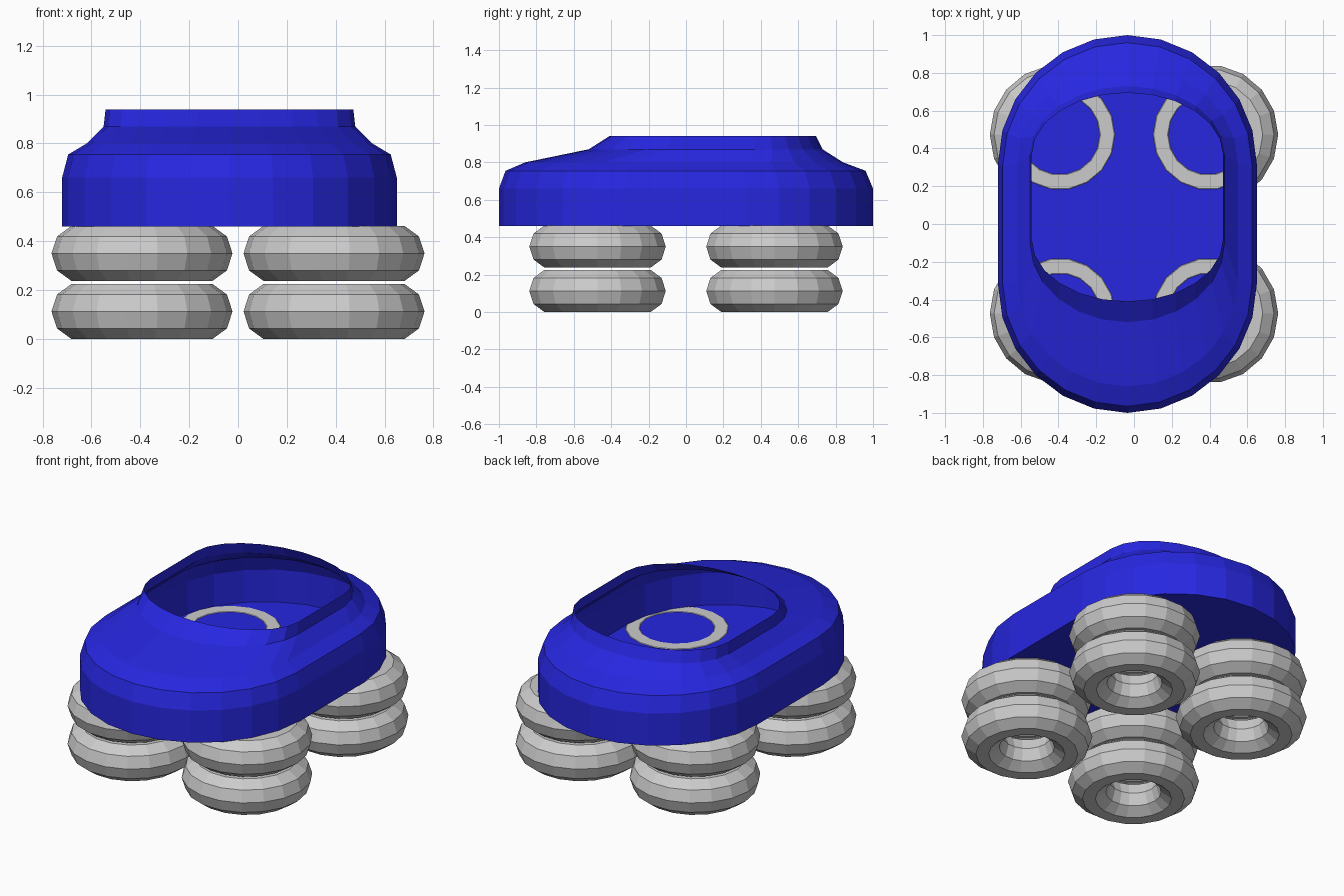
import bpy, bmesh
from math import pi, sin, cos

if "Cube" in bpy.data.objects:
    bpy.data.objects.remove(bpy.data.objects["Cube"])

blue = bpy.data.materials.new("blue")
blue.diffuse_color = (0.02, 0.02, 0.75, 1)
blue.use_nodes = True
blue.node_tree.nodes["Principled BSDF"].inputs["Base Color"].default_value = blue.diffuse_color

CX = -0.035   # hull centre line
SEG = 12      # sides per rounded end

# hull cross-sections: z, half width, front y, back y, front end depth, back end depth
LEVELS = [
    (0.46, 0.685, -1.00, 1.00, 0.68, 0.68),
    (0.66, 0.685, -1.00, 1.00, 0.68, 0.68),
    (0.755, 0.66, -0.965, 0.96, 0.65, 0.65),
    (0.80, 0.585, -0.86, 0.84, 0.56, 0.52),
    (0.87, 0.515, -0.52, 0.73, 0.42, 0.36),
    (0.94, 0.507, -0.41, 0.695, 0.33, 0.33),
]


def rounded_loop(bm, z, hw, front, back, df, db):
    pts = []
    for i in range(SEG + 1):
        a = pi * i / SEG
        pts.append((CX + hw * cos(a), back - db + db * sin(a), z))
    for i in range(SEG + 1):
        a = pi + pi * i / SEG
        pts.append((CX + hw * cos(a), front + df + df * sin(a), z))
    return [bm.verts.new(p) for p in pts]


# hull: open-topped lofted shell with a floor
bm = bmesh.new()
loops = [rounded_loop(bm, *lv) for lv in LEVELS]
for lo, hi in zip(loops, loops[1:]):
    n = len(lo)
    for i in range(n):
        j = (i + 1) % n
        bm.faces.new((lo[i], lo[j], hi[j], hi[i]))
bm.faces.new(loops[0][::-1])
mesh = bpy.data.meshes.new("hull")
bm.to_mesh(mesh)
bm.free()
hull = bpy.data.objects.new("hull", mesh)
mesh.materials.append(blue)
bpy.context.collection.objects.link(hull)

# four stacks of two float rings
for sx, side in ((-1, "left"), (1, "right")):
    for sy, end in ((-1, "front"), (1, "back")):
        for z, tier in ((0.1125, "lower"), (0.35, "upper")):
            bpy.ops.mesh.primitive_torus_add(
                major_segments=18, minor_segments=10,
                major_radius=0.252, minor_radius=0.1183,
                location=(sx * 0.393, sy * 0.473, z))
            bpy.context.object.name = f"{end}_{side}_{tier}_ring"
